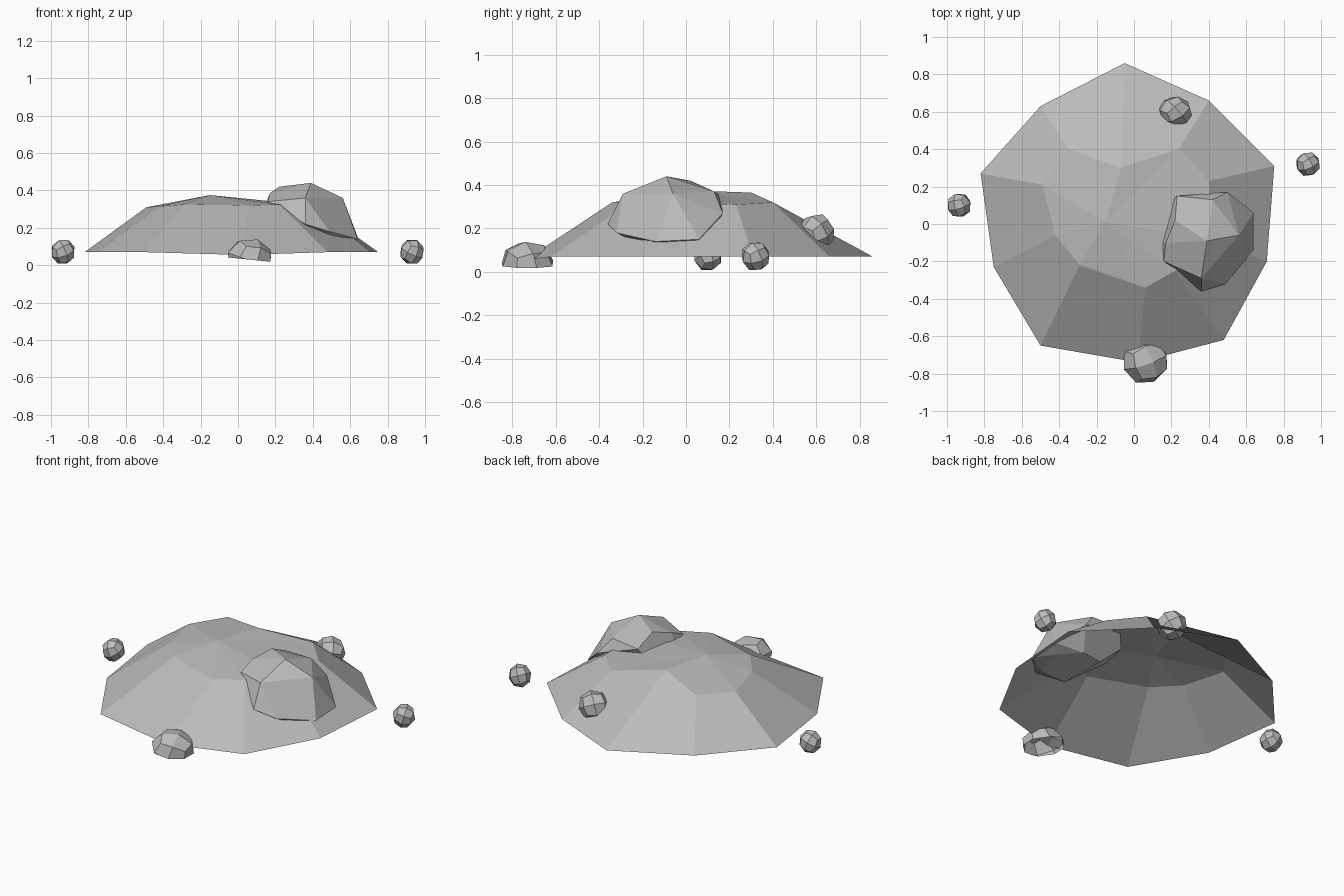
import bpy, bmesh, math
from mathutils import Vector, Euler

if "Cube" in bpy.data.objects:
    bpy.data.objects.remove(bpy.data.objects["Cube"], do_unlink=True)

# Single stone colour
stone = bpy.data.materials.new("stone_grey")
stone.use_nodes = True
colour = (0.5, 0.5, 0.5, 1)
stone.diffuse_color = colour
stone.node_tree.nodes["Principled BSDF"].inputs["Base Color"].default_value = colour


def finish(name, bm):
    bmesh.ops.recalc_face_normals(bm, faces=bm.faces[:])
    mesh = bpy.data.meshes.new(name)
    bm.to_mesh(mesh)
    bm.free()
    mesh.materials.append(stone)
    obj = bpy.data.objects.new(name, mesh)
    bpy.context.collection.objects.link(obj)
    return obj


# Mound: open shell made of a rim, a shoulder ring and a peak
rim = [(-.05, .86), (-.5, .63), (-.82, .27), (-.75, -.23), (-.5, -.65),
       (.02, -.74), (.48, -.62), (.71, -.2), (.75, .31), (.4, .66)]
shoulder = [(-.07, .3, .365), (-.35, .4, .32), (-.49, .21, .31), (-.42, -.06, .315),
            (-.29, -.22, .325), (.06, -.34, .32), (.22, -.25, .325),
            (.4, -.08, .32), (.4, .23, .31), (.24, .4, .32)]
bm = bmesh.new()
low = [bm.verts.new((x, y, .055 if abs(x - .02) < .01 else .07)) for x, y in rim]
high = [bm.verts.new(p) for p in shoulder]
peak = bm.verts.new((-.15, .01, .375))
for i in range(len(low)):
    j = (i + 1) % len(low)
    bm.faces.new((low[j], low[i], high[i], high[j]))
    bm.faces.new((high[j], high[i], peak))
finish("mound", bm)

# Large boulder: faceted hull sunk in the mound
corners = [(.39, -.09, .44), (.22, .02, .42), (.23, .15, .36), (.42, .13, .37),
           (.56, -.06, .36), (.36, -.29, .36), (.17, -.1, .385), (.16, -.2, .34),
           (.36, -.36, .22), (.49, -.32, .18), (.64, -.14, .14), (.64, .06, .15),
           (.5, .17, .27), (.13, -.1, .27), (.18, .1, .26), (.33, -.22, .13),
           (.52, -.2, .12), (.58, 0, .12), (.45, .09, .14), (.3, .06, .15)]
bm = bmesh.new()
for p in corners:
    bm.verts.new(p)
hull = bmesh.ops.convex_hull(bm, input=bm.verts[:])
bmesh.ops.delete(bm, geom=list({v for v in hull["geom_interior"] if isinstance(v, bmesh.types.BMVert)}),
                 context='VERTS')
bmesh.ops.dissolve_limit(bm, angle_limit=math.radians(9), verts=bm.verts[:], edges=bm.edges[:])
finish("boulder", bm)


# Small rocks: rounded subdivided cubes, optionally cut open underneath
def rock(name, centre, radii, turn, cut=None):
    bm = bmesh.new()
    bmesh.ops.create_cube(bm, size=2)
    bmesh.ops.subdivide_edges(bm, edges=bm.edges[:], cuts=1, use_grid_fill=True)
    rotation = Euler(turn).to_matrix()
    for v in bm.verts:
        v.co = rotation @ v.co.normalized()
        v.co = Vector(c + k * r for c, k, r in zip(centre, v.co, radii))
    if cut:
        bmesh.ops.bisect_plane(bm, geom=bm.verts[:] + bm.edges[:] + bm.faces[:],
                               plane_co=cut, plane_no=(.1, 0, 1), clear_inner=True)
    finish(name, bm)


rock("left_pebble", (.93, .32, .072), (.067, .067, .07), (.4, .3, .5))
rock("right_pebble", (-.935, .1, .072), (.067, .067, .07), (.3, -.4, .2))
rock("back_rock", (.22, .6, .18), (.092, .084, .09), (.5, .2, .7))
rock("front_rock", (.06, -.73, .035), (.13, .127, .11), (.2, .3, .4), (.06, -.73, .03))
